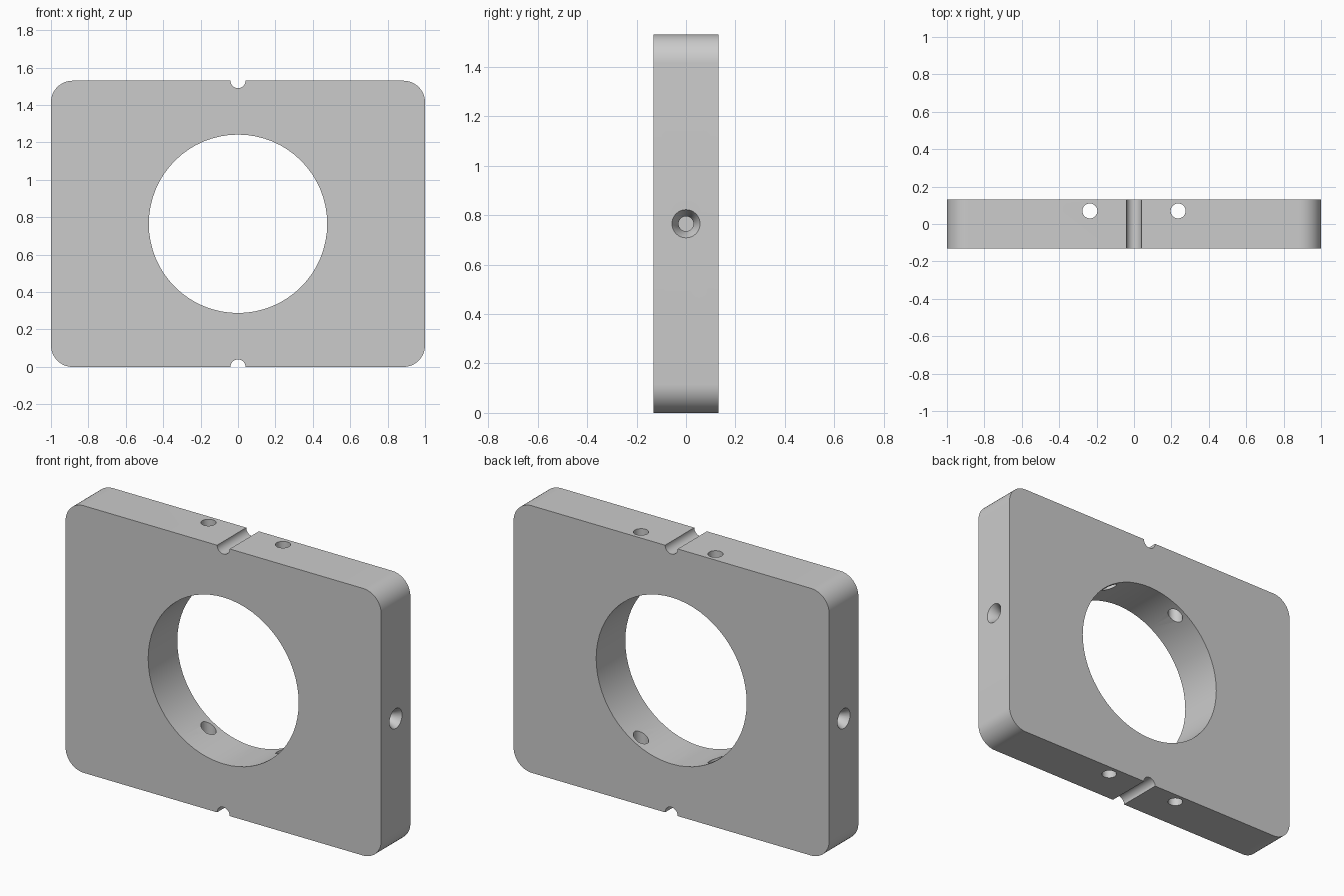
import bpy, bmesh
from math import sin, cos, pi, radians

if "Cube" in bpy.data.objects:
    bpy.data.objects.remove(bpy.data.objects["Cube"])

W, H, T = 1.0, 1.53, 0.132      # half width, height, half thickness
R, N = 0.115, 0.04              # corner radius, notch radius
MID = H / 2


def arc(cx, cz, r, a0, a1, n):
    return [(cx + r * cos(radians(a0 + (a1 - a0) * i / n)),
             cz + r * sin(radians(a0 + (a1 - a0) * i / n))) for i in range(n + 1)]


def finish(bm, name):
    bmesh.ops.recalc_face_normals(bm, faces=bm.faces[:])
    mesh = bpy.data.meshes.new(name)
    bm.to_mesh(mesh)
    bm.free()
    ob = bpy.data.objects.new(name, mesh)
    bpy.context.collection.objects.link(ob)
    return ob


def turned(name, profile, axis, origin, seg):
    """Solid of revolution from (distance along axis, radius) pairs."""
    bm = bmesh.new()
    rings = []
    for d, r in profile:
        ring = []
        for i in range(seg):
            a = 2 * pi * i / seg
            u, v = r * cos(a), r * sin(a)
            p = {'X': (d, u, v), 'Y': (u, d, v), 'Z': (u, v, d)}[axis]
            ring.append(bm.verts.new([o + c for o, c in zip(origin, p)]))
        rings.append(ring)
    for a, b in zip(rings, rings[1:]):
        for i in range(seg):
            j = (i + 1) % seg
            bm.faces.new((a[i], a[j], b[j], b[i]))
    bm.faces.new(rings[0])
    bm.faces.new(rings[-1])
    ob = finish(bm, name)
    ob.hide_render = True
    return ob


# Plate: rounded rectangle with a half-round notch in the top and bottom edges
outline = (arc(0, 0, N, 180, 0, 16) + arc(W - R, R, R, -90, 0, 12)
           + arc(W - R, H - R, R, 0, 90, 12) + arc(0, H, N, 0, -180, 16)
           + arc(R - W, H - R, R, 90, 180, 12) + arc(R - W, R, R, 180, 270, 12))
bm = bmesh.new()
face = bm.faces.new([bm.verts.new((x, -T, z)) for x, z in outline])
new = bmesh.ops.extrude_face_region(bm, geom=[face])['geom']
bmesh.ops.translate(bm, vec=(0, 2 * T, 0),
                    verts=[g for g in new if isinstance(g, bmesh.types.BMVert)])
plate = finish(bm, "mounting_plate")

# Central bore, vertical screw holes and countersunk side holes
cutters = [turned("bore_cutter", [(-0.5, 0.477), (0.5, 0.477)], 'Y', (0, 0, MID), 64)]
for s in (-1, 1):
    cutters.append(turned("screw_hole_cutter", [(-0.2, 0.04), (H + 0.2, 0.04)],
                          'Z', (s * 0.236, 0.07, 0), 32))
    side = [(s * 0.02, 0.0685), (-s * 0.047, 0.03), (-s * 0.10, 0.03)]
    cutters.append(turned("side_hole_cutter", side, 'X', (s * W, 0, MID), 32))

bpy.context.view_layer.objects.active = plate
for c in cutters:
    mod = plate.modifiers.new("cut", 'BOOLEAN')
    mod.operation, mod.solver, mod.object = 'DIFFERENCE', 'EXACT', c
    bpy.ops.object.modifier_apply(modifier=mod.name)
    bpy.data.objects.remove(c)

# Smooth curved walls, crisp edges
bpy.ops.object.select_all(action='DESELECT')
plate.select_set(True)
bpy.ops.object.shade_smooth_by_angle(angle=radians(30))
